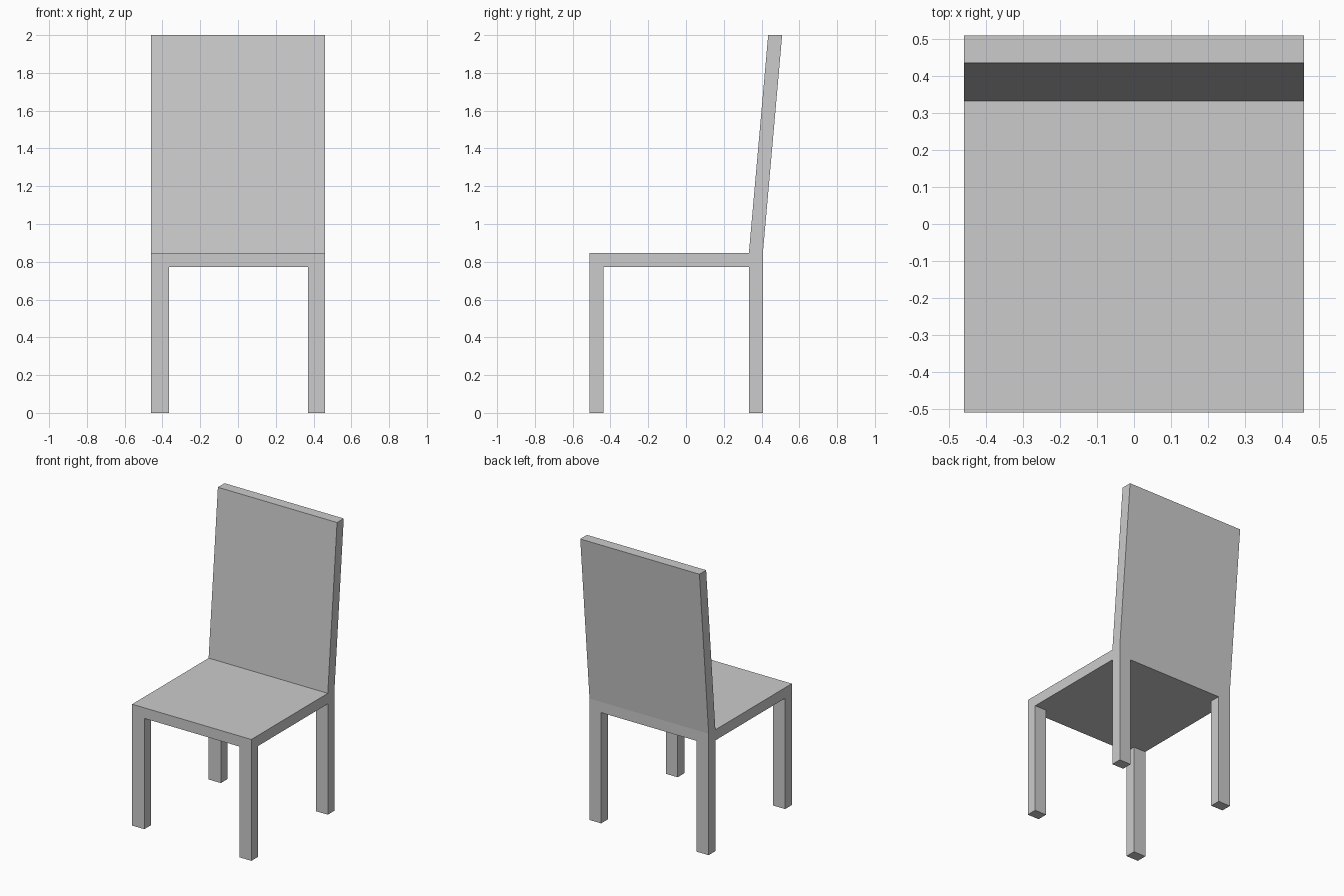
import bpy
import bmesh

if "Cube" in bpy.data.objects:
    bpy.data.objects.remove(bpy.data.objects["Cube"])

# Key dimensions
LEFT, RIGHT = -0.46, 0.46          # overall width
FRONT, BACK = -0.51, 0.407         # seat depth
THICK = 0.074                      # board and leg thickness
SEAT_LOW, SEAT_TOP, TOP = 0.773, 0.847, 2.0
LEAN = 0.102                       # backward lean of the backrest


def prism(name, profile, x0, x1):
    """Extrude a closed (y, z) side profile from x0 to x1."""
    bm = bmesh.new()
    face = bm.faces.new([bm.verts.new((x0, y, z)) for y, z in profile])
    side = bmesh.ops.extrude_face_region(bm, geom=[face])["geom"]
    moved = [v for v in side if isinstance(v, bmesh.types.BMVert)]
    bmesh.ops.translate(bm, verts=moved, vec=(x1 - x0, 0, 0))
    bmesh.ops.recalc_face_normals(bm, faces=bm.faces)
    mesh = bpy.data.meshes.new(name)
    bm.to_mesh(mesh)
    bm.free()
    obj = bpy.data.objects.new(name, mesh)
    bpy.context.collection.objects.link(obj)
    return obj


def rect(y0, y1, z0, z1):
    return [(y0, z0), (y1, z0), (y1, z1), (y0, z1)]


# Flat seat board
prism("seat", rect(FRONT, BACK, SEAT_LOW, SEAT_TOP), LEFT, RIGHT)

# Leaning backrest, rising from the rear of the seat with a level top
prism("backrest", [(BACK - THICK, SEAT_TOP), (BACK, SEAT_TOP),
                   (BACK + LEAN, TOP), (BACK - THICK + LEAN, TOP)], LEFT, RIGHT)

# Four straight legs, flush with the seat corners
for side, x0, x1 in (("left", LEFT, -0.366), ("right", 0.37, RIGHT)):
    for end, y0 in (("front", FRONT), ("back", BACK - THICK)):
        prism(f"{end}_{side}_leg", rect(y0, y0 + THICK, 0, SEAT_LOW), x0, x1)
